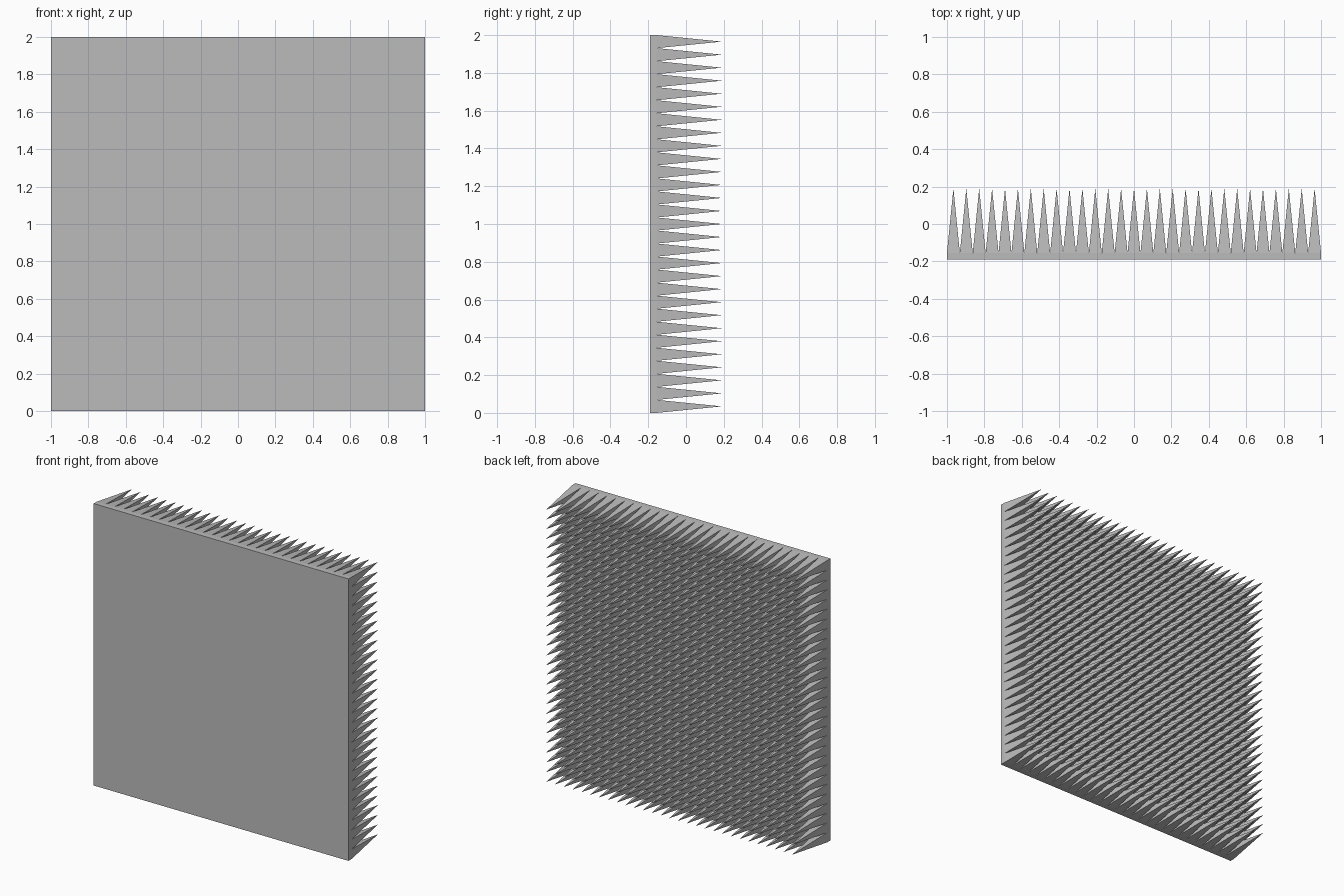
import bpy
import bmesh
from math import radians
from mathutils import Matrix

cube = bpy.data.objects.get("Cube")
if cube:
    bpy.data.objects.remove(cube, do_unlink=True)

COUNT = 29                     # spikes per side
PITCH = 2 / COUNT
PLATE = PITCH / 2              # backing thickness
SPIKE = PITCH * 5              # spike length

# Single grey material
grey = bpy.data.materials.new("foam_grey")
grey.use_nodes = True
colour = (0.5, 0.5, 0.5, 1)
grey.diffuse_color = colour
grey.node_tree.nodes["Principled BSDF"].inputs["Base Color"].default_value = colour

bm = bmesh.new()

# Square grid: one cell per spike
bmesh.ops.create_grid(bm, x_segments=COUNT, y_segments=COUNT, size=1)
bm.normal_update()
cells = bm.faces[:]

# Backing plate: drop the rim and close it with one flat face
rim = [e for e in bm.edges if e.is_boundary]
skirt = bmesh.ops.extrude_edge_only(bm, edges=rim)["geom"]
bmesh.ops.translate(bm, vec=(0, 0, -PLATE),
                    verts=[g for g in skirt if isinstance(g, bmesh.types.BMVert)])
bmesh.ops.edgeloop_fill(bm, edges=[e for e in bm.edges if e.is_boundary])

# Spikes: raise the centre of every cell into a four-sided pyramid
tips = bmesh.ops.poke(bm, faces=cells)["verts"]
bmesh.ops.translate(bm, vec=(0, 0, SPIKE), verts=tips)
bmesh.ops.recalc_face_normals(bm, faces=bm.faces[:])

# Stand the panel up with its spikes toward the back
bmesh.ops.translate(bm, vec=(0, 0, (PLATE - SPIKE) / 2), verts=bm.verts[:])
bmesh.ops.transform(bm, verts=bm.verts[:],
                    matrix=Matrix.Translation((0, 0, 1)) @ Matrix.Rotation(radians(-90), 4, "X"))

mesh = bpy.data.meshes.new("spiked_panel")
bm.to_mesh(mesh)
bm.free()
mesh.materials.append(grey)
panel = bpy.data.objects.new("spiked_panel", mesh)
bpy.context.collection.objects.link(panel)
